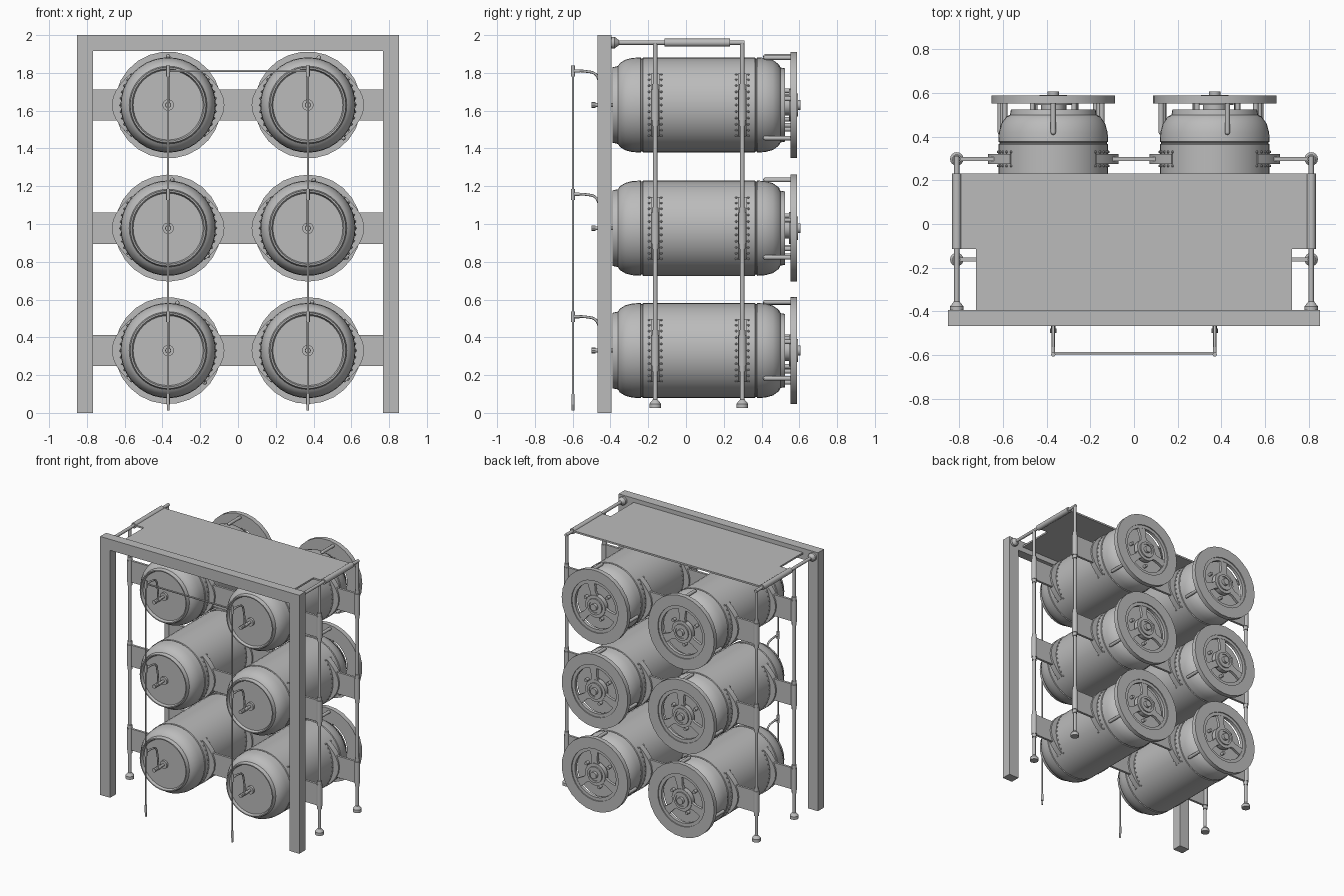
import bpy, bmesh, math
from mathutils import Vector, Matrix

old = bpy.data.objects.get("Cube")
if old:
    bpy.data.objects.remove(old)

GREY = 0.5
mat = bpy.data.materials.new("plain grey")
mat.use_nodes = True
mat.diffuse_color = (GREY, GREY, GREY, 1)
mat.node_tree.nodes["Principled BSDF"].inputs["Base Color"].default_value = (GREY, GREY, GREY, 1)


def finish(name, bm, smooth=True):
    bmesh.ops.recalc_face_normals(bm, faces=bm.faces)
    mesh = bpy.data.meshes.new(name)
    bm.to_mesh(mesh)
    bm.free()
    mesh.materials.append(mat)
    obj = bpy.data.objects.new(name, mesh)
    bpy.context.collection.objects.link(obj)
    if smooth:
        bpy.ops.object.select_all(action='DESELECT')
        obj.select_set(True)
        bpy.context.view_layer.objects.active = obj
        bpy.ops.object.shade_smooth_by_angle(angle=math.radians(32))
    return obj


def add_box(bm, lo, hi):
    lo, hi = Vector(lo), Vector(hi)
    m = Matrix.Translation((lo + hi) / 2) @ Matrix.Diagonal((*(hi - lo), 1))
    bmesh.ops.create_cube(bm, size=1, matrix=m)


def add_rod(bm, a, b, r, r2=None, sides=12):
    a, b = Vector(a), Vector(b)
    turn = (b - a).to_track_quat('Z', 'Y').to_matrix().to_4x4()
    bmesh.ops.create_cone(bm, cap_ends=True, segments=sides, radius1=r,
                          radius2=r if r2 is None else r2, depth=(b - a).length,
                          matrix=Matrix.Translation((a + b) / 2) @ turn)


def add_lathe(bm, profile, sides, closed=False):
    # turn a (radius, y) profile around the y axis
    verts = [bm.verts.new((r, y, 0)) for r, y in profile]
    pairs = list(zip(verts, verts[1:]))
    if closed:
        pairs.append((verts[-1], verts[0]))
    edges = [bm.edges.new(p) for p in pairs]
    bmesh.ops.spin(bm, geom=verts + edges, cent=(0, 0, 0), axis=(0, 1, 0),
                   angle=math.tau, steps=sides, use_duplicate=False)
    bmesh.ops.remove_doubles(bm, verts=bm.verts, dist=0.0001)


def add_prism(bm, outline, y0, y1):
    # extrude an (x, z) outline along y
    face = bm.faces.new([bm.verts.new((x, y0, z)) for x, z in outline])
    out = bmesh.ops.extrude_face_region(bm, geom=[face])["geom"]
    bmesh.ops.translate(bm, vec=(0, y1 - y0, 0),
                        verts=[v for v in out if isinstance(v, bmesh.types.BMVert)])


def polar(r, deg):
    return r * math.cos(math.radians(deg)), r * math.sin(math.radians(deg))


def pipe(name, points, r):
    curve = bpy.data.curves.new(name, 'CURVE')
    curve.dimensions = '3D'
    curve.bevel_depth, curve.bevel_resolution, curve.use_fill_caps = r, 2, True
    curve.resolution_u = 5
    line = curve.splines.new('BEZIER')
    line.bezier_points.add(len(points) - 1)
    for p, co in zip(line.bezier_points, points):
        p.co = co
        p.handle_left_type = p.handle_right_type = 'AUTO'
    curve.materials.append(mat)
    obj = bpy.data.objects.new(name, curve)
    bpy.context.collection.objects.link(obj)
    return obj


def copies(obj, places):
    # first place moves the object itself, the others get linked copies
    for i, (x, z, spin) in enumerate(places):
        o = obj if i == 0 else obj.copy()
        if i:
            bpy.context.collection.objects.link(o)
        o.location = (x, 0, z)
        o.rotation_euler = (0, math.radians(spin), 0)


TX, TZ = 0.37, (0.33, 0.978, 1.63)
RX, RY, RZ = 0.812, (-0.163, 0.298), 1.96
spots = [(s * TX, z, 0) for s in (-1, 1) for z in TZ]
spun = [(x, z, a) for (x, z, _), a in zip(spots, (11, 5, 0, 5, 7, 13))]

# front frame
bm = bmesh.new()
for s in (-1, 1):
    add_box(bm, (s * 0.81 - 0.043, -0.468, 0), (s * 0.81 + 0.043, -0.395, 1.915))
add_box(bm, (-0.853, -0.468, 1.915), (0.853, -0.395, 2))
finish("front_frame", bm, False)

# roof panel, notched round the side rods
bm = bmesh.new()
add_box(bm, (-0.725, -0.395, 1.955), (0.725, -0.115, 1.968))
add_box(bm, (-RX, -0.115, 1.955), (RX, 0.232, 1.968))
finish("roof_panel", bm, False)

# tank body with stepped front lid and back neck
bm = bmesh.new()
add_lathe(bm, [(0, -0.368), (0.185, -0.368), (0.192, -0.388), (0.2, -0.388), (0.206, -0.36),
               (0.222, -0.35), (0.24, -0.32), (0.249, -0.285), (0.252, -0.24), (0.246, -0.237),
               (0.246, -0.231), (0.252, -0.228), (0.252, 0.365), (0.246, 0.368), (0.246, 0.374),
               (0.252, 0.377), (0.249, 0.42), (0.238, 0.46), (0.215, 0.492), (0.198, 0.5),
               (0.194, 0.525), (0, 0.525)], 40)
copies(finish("tank", bm), spots)

# back handwheel with hub, spokes and standoff pipes
bm = bmesh.new()
add_lathe(bm, [(0.2, 0.553), (0.283, 0.553), (0.283, 0.588), (0.2, 0.588)], 26, True)
add_lathe(bm, [(0.176, 0.555), (0.2, 0.555), (0.2, 0.58), (0.176, 0.58)], 26, True)
add_lathe(bm, [(0, 0.545), (0.085, 0.545), (0.085, 0.582), (0.062, 0.582), (0.062, 0.592),
               (0.045, 0.592), (0.045, 0.585), (0.026, 0.585), (0.026, 0.606), (0, 0.606)], 24)
add_rod(bm, (0, 0.5, 0), (0, 0.55, 0), 0.055, sides=20)
for a in (90, 210, 330):
    add_prism(bm, [polar(0.07, a - 28), polar(0.11, a - 12), polar(0.19, a - 10),
                   polar(0.19, a + 10), polar(0.11, a + 12), polar(0.07, a + 28)], 0.557, 0.578)
    x, z = polar(0.257, a)
    add_rod(bm, (x, 0.42, z), (x, 0.555, z), 0.012)
    bmesh.ops.create_uvsphere(bm, u_segments=10, v_segments=6, radius=0.012,
                              matrix=Matrix.Translation((x, 0.42, z)))
    x, z = polar(0.11, a + 60)
    add_rod(bm, (x, 0.52, z), (x, 0.555, z), 0.012)
copies(finish("handwheel", bm), spun)

# curved saddles with rivets on both sides of each tank
bm = bmesh.new()
for side in (0, 180):
    for y in RY:
        angles = [side - 40 + 8 * i for i in range(11)]
        outer = [polar(0.262 + 0.036 * math.cos(math.radians((a - side) * 2.2)) ** 2
                       if abs(a - side) < 40 else 0.258, a) for a in angles]
        inner = [polar(0.245, a) for a in reversed(angles)]
        add_prism(bm, outer + inner, y - 0.022, y + 0.022)
        for a in angles:
            for dy in (-0.032, 0.032):
                x, z = polar(0.252, a)
                bmesh.ops.create_icosphere(bm, subdivisions=1, radius=0.007,
                                           matrix=Matrix.Translation((x, y + dy, z)))
copies(finish("saddles", bm), spots)

# flat web plates between tanks and out to the rods
bm = bmesh.new()
for z in TZ:
    for y in RY:
        for x0, x1 in ((-RX, -0.625), (-0.13, 0.13), (0.625, RX)):
            add_box(bm, (x0, y - 0.009, z - 0.083), (x1, y + 0.009, z + 0.083))
finish("web_plates", bm, False)

# standing rods with feet, sleeves and the rails under the roof
bm = bmesh.new()
for s in (-1, 1):
    x = s * RX
    for y in RY:
        add_rod(bm, (x, y, 0.04), (x, y, RZ), 0.012)
        add_rod(bm, (x, y, 0.025), (x, y, 0.048), 0.031, sides=16)
        add_rod(bm, (x, y, 0.048), (x, y, 0.07), 0.031, 0.013, sides=16)
        for z in TZ:
            add_rod(bm, (x, y, z - 0.083), (x, y, z + 0.083), 0.021, sides=16)
            for d in (-1, 1):
                add_rod(bm, (x, y, z + d * 0.083), (x, y, z + d * 0.11), 0.017)
    add_rod(bm, (x, -0.395, RZ), (x, RY[1] + 0.012, RZ), 0.012)
    add_rod(bm, (x, -0.395, RZ), (x, -0.378, RZ), 0.031, sides=16)
    add_rod(bm, (x, -0.378, RZ), (x, -0.355, RZ), 0.031, 0.013, sides=16)
    add_rod(bm, (x, -0.115, RZ), (x, 0.232, RZ), 0.021, sides=16)
finish("side_rods", bm)

# front manifold pipes and crossbar
bm = bmesh.new()
PY = -0.598
for s in (-1, 1):
    x = s * TX
    add_rod(bm, (x, PY, 0.1), (x, PY, 1.84), 0.006)
    add_rod(bm, (x, PY, 0.045), (x, PY, 0.1), 0.009)
    add_rod(bm, (x, PY, 0.012), (x, PY, 0.045), 0.007)
    for z in TZ:
        add_rod(bm, (x, PY, z + 0.15), (x, PY, z + 0.208), 0.01)
        add_rod(bm, (x, PY, z + 0.18), (x, PY + 0.035, z + 0.18), 0.009)
add_rod(bm, (-TX, -0.592, 1.81), (TX, -0.592, 1.81), 0.006)
finish("front_manifold", bm)

# bent hose and front valve on each tank
hose = pipe("hose", [(0, -0.6, 0.18), (0, -0.53, 0.178), (0, -0.478, 0.162),
                     (0, -0.458, 0.11), (0, -0.445, 0)], 0.007)
copies(hose, spots)
bm = bmesh.new()
add_rod(bm, (0, -0.49, 0), (0, -0.36, 0), 0.01)
add_rod(bm, (0, -0.385, 0), (0, -0.36, 0), 0.03, sides=16)
add_rod(bm, (0, -0.46, 0), (0, -0.425, 0), 0.016)
add_rod(bm, (0, -0.5, 0), (0, -0.478, 0), 0.015, sides=8)
copies(finish("front_valve", bm), spots)
